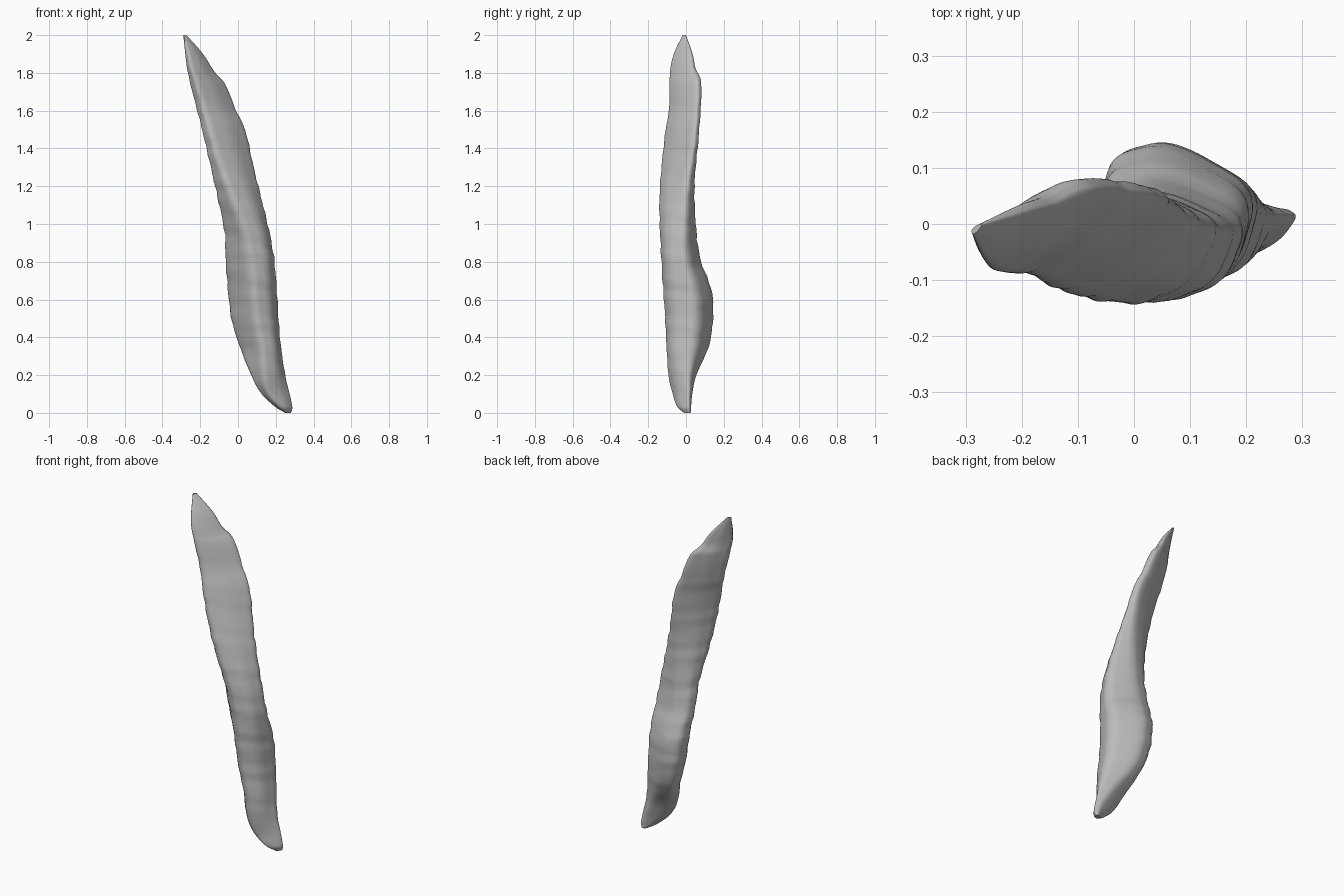
import bpy, bmesh, math
from mathutils import Vector

default_cube = bpy.data.objects.get("Cube")
if default_cube:
    bpy.data.objects.remove(default_cube, do_unlink=True)

RINGS, CORNER_STEPS, ROUNDING = 110, 8, .36

# Edge profiles of the shard, as (height, offset)
left_edge = [(0, .25), (.03, .2), (.1, .125), (.2, .07), (.35, .01), (.5, -.035), (.8, -.065),
             (.95, -.07), (1.15, -.11), (1.5, -.19), (1.8, -.265), (2, -.29)]
right_edge = [(0, .28), (.03, .288), (.2, .25), (.4, .222), (.65, .205), (.8, .193), (.95, .168),
              (1.15, .12), (1.3, .083), (1.5, .037), (1.6, -.01), (1.75, -.073), (1.8, -.12),
              (1.9, -.185), (2, -.272)]
front_edge = [(0, -.01), (.03, -.045), (.1, -.07), (.2, -.093), (.5, -.11), (.8, -.13),
              (1.15, -.14), (1.5, -.108), (1.6, -.09), (1.8, -.085), (1.9, -.065), (2, -.018)]
back_edge = [(0, .025), (.1, .033), (.2, .055), (.35, .12), (.5, .143), (.65, .135), (.8, .08),
             (.95, .056), (1.2, .045), (1.5, .07), (1.76, .08), (1.82, .052), (1.9, .035), (2, 0)]

# Cross-section corners, from the left corner round the front to the back
blade_corners = [(0, .35), (.2, 0), (.64, .33), (1, .85), (.85, 1), (.36, .76)]
bulge_corners = [(0, .64), (.48, 0), (.86, .17), (1, .68), (.42, 1), (.08, .92)]


def sample(profile, z):
    """Smooth interpolation along a profile."""
    last = len(profile) - 2
    i = next((k for k in range(last + 1) if z <= profile[k + 1][0]), last)
    (z0, v0), (z1, v1) = profile[i], profile[i + 1]

    def slope(k):
        a, b = profile[max(k - 1, 0)], profile[min(k + 1, last + 1)]
        return (b[1] - a[1]) / (b[0] - a[0])

    h = z1 - z0
    t = (z - z0) / h
    ease = smooth(0, 1, t)
    return v0 + (v1 - v0) * ease + h * t * (1 - t) * ((1 - t) * slope(i) - t * slope(i + 1))


def smooth(start, end, value):
    t = min(max((value - start) / (end - start), 0), 1)
    return t * t * (3 - 2 * t)


def blend(a, b, t):
    return a + (b - a) * t


def section(z):
    """Thin diagonal blade at both ends, wedge-shaped bulge between, fitted to the edges."""
    t = smooth(.75, 1.5, z) + .75 * smooth(.36, .06, z)
    corners = [Vector(low).lerp(Vector(high), t)
               for low, high in zip(bulge_corners, blade_corners)]
    pts = []
    for i, b in enumerate(corners):
        start = b.lerp(corners[i - 1], ROUNDING)
        end = b.lerp(corners[(i + 1) % len(corners)], ROUNDING)
        for s in range(CORNER_STEPS + 1):
            f = s / CORNER_STEPS
            pts.append(start.lerp(b, f).lerp(b.lerp(end, f), f))
    lows = [min(p[k] for p in pts) for k in (0, 1)]
    highs = [max(p[k] for p in pts) for k in (0, 1)]
    x0, x1 = sample(left_edge, z), sample(right_edge, z)
    y0, y1 = sample(front_edge, z), sample(back_edge, z)
    ring = []
    for p in pts:
        u = (p.x - lows[0]) / (highs[0] - lows[0])
        v = (p.y - lows[1]) / (highs[1] - lows[1])
        # Uneven horizontal ripples that fade out at the tips
        fade = math.sin(math.pi * z / 2)
        wave = math.sin(z * 52 + 3 * u) + .7 * math.sin(z * 83 + 4 * v)
        swell = 1 + .018 * fade * wave
        ring.append(Vector((blend(x0, x1, .5 + (u - .5) * swell),
                            blend(y0, y1, .5 + (v - .5) * swell), z)))
    return ring


# Shard body: sections skinned from tip to tip
bm = bmesh.new()
rings = []
for k in range(RINGS + 1):
    height = 1 - math.cos(math.pi * k / RINGS)
    rings.append([bm.verts.new(p) for p in section(height)])
for low, high in zip(rings, rings[1:]):
    for i in range(len(low)):
        j = (i + 1) % len(low)
        bm.faces.new((low[i], low[j], high[j], high[i]))
bm.faces.new(rings[0])
bm.faces.new(rings[-1])
bmesh.ops.recalc_face_normals(bm, faces=bm.faces)
mesh = bpy.data.meshes.new("shard_body")
bm.to_mesh(mesh)
bm.free()
shard = bpy.data.objects.new("shard_body", mesh)
bpy.context.collection.objects.link(shard)

# Plain grey surface
grey = bpy.data.materials.new("plain_grey")
grey.use_nodes = True
grey.diffuse_color = (.5, .5, .5, 1)
grey.node_tree.nodes["Principled BSDF"].inputs["Base Color"].default_value = grey.diffuse_color
mesh.materials.append(grey)

bpy.context.view_layer.objects.active = shard
shard.select_set(True)
bpy.ops.object.shade_smooth_by_angle(angle=math.radians(40))
